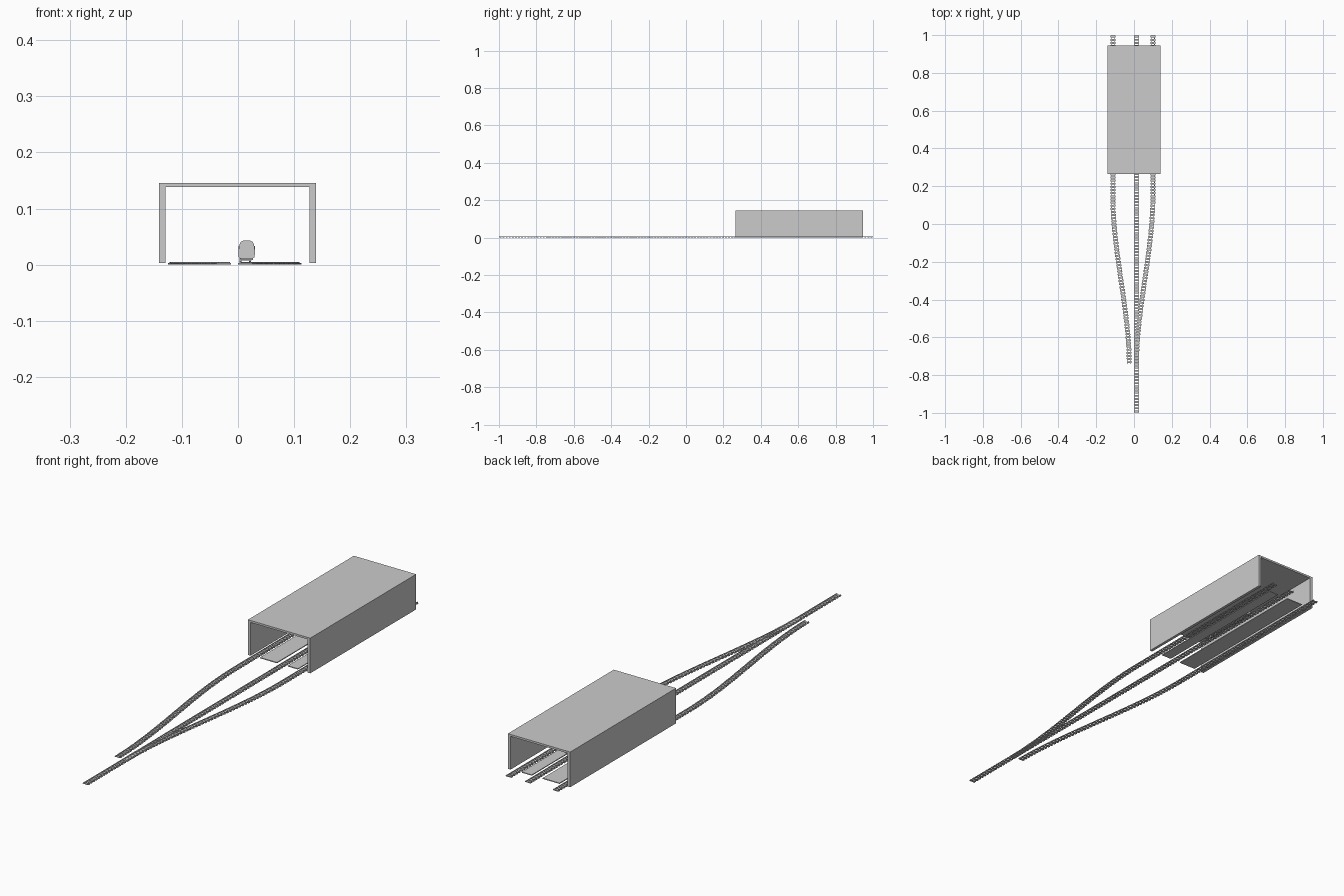
import bpy, bmesh, math
from mathutils import Matrix, Vector

if "Cube" in bpy.data.objects:
    bpy.data.objects.remove(bpy.data.objects["Cube"])


def finish(name, bm):
    bmesh.ops.recalc_face_normals(bm, faces=bm.faces)
    me = bpy.data.meshes.new(name)
    bm.to_mesh(me)
    bm.free()
    ob = bpy.data.objects.new(name, me)
    bpy.context.collection.objects.link(ob)
    return ob


def add_box(bm, x0, x1, y0, y1, z0, z1, rot=0.0):
    c = Vector(((x0 + x1) / 2, (y0 + y1) / 2, (z0 + z1) / 2))
    m = (Matrix.Translation(c) @ Matrix.Rotation(rot, 4, 'Z')
         @ Matrix.Diagonal((x1 - x0, y1 - y0, z1 - z0, 1)))
    bmesh.ops.create_cube(bm, size=1, matrix=m)


def box(name, *dims):
    bm = bmesh.new()
    add_box(bm, *dims)
    return finish(name, bm)


def extrude_profile(name, pts, y0, y1):
    bm = bmesh.new()
    f = bm.faces.new([bm.verts.new((x, y0, z)) for x, z in pts])
    r = bmesh.ops.extrude_face_region(bm, geom=[f])
    bmesh.ops.translate(bm, vec=(0, y1 - y0, 0),
                        verts=[v for v in r['geom'] if isinstance(v, bmesh.types.BMVert)])
    return finish(name, bm)


CENTRE, SPREAD, MID = 0.013, 0.087, -0.006


# Siding curve: straight in the shed, easing towards the main line
def siding(y):
    t = min(max((y + 0.75) / 0.9, 0), 1)
    return CENTRE + SPREAD * t * t * (3 - 2 * t)


def track(name, path, y0):
    def heading(y):
        return math.atan2(-(path(y + .005) - path(y - .005)), .01)
    # Sleepers
    bm = bmesh.new()
    n = round((1 - y0) / 0.0165)
    step = (1 - y0) / n
    for i in range(n):
        y = y0 + (i + 0.5) * step
        x = path(y)
        add_box(bm, x - .013, x + .013, y - .005, y + .005, 0, .003, heading(y))
    finish(name + "_sleepers", bm)
    # Rails swept along the path
    bm = bmesh.new()
    k = 60
    for side in (-1, 1):
        prev = None
        for i in range(k + 1):
            y = y0 + (1 - y0) * i / k
            x = path(y) + side * .0085
            ring = [bm.verts.new((x + dx, y, z)) for dx, z in
                    ((-.0014, .0025), (.0014, .0025), (.0014, .005), (-.0014, .005))]
            if prev:
                for j in range(4):
                    q = (j + 1) % 4
                    bm.faces.new((prev[j], prev[q], ring[q], ring[j]))
            else:
                bm.faces.new(ring)
            prev = ring
        bm.faces.new(prev)
    finish(name + "_rails", bm)


track("main_track", lambda y: CENTRE, -1)
track("right_track", siding, -0.74)
track("left_track", lambda y: 2 * MID - siding(y), -0.74)

# Open-ended shed
L, R, B, T = -.141, .139, .003, .146
extrude_profile("shed", [(L, B), (L + .012, B), (L + .012, T - .008), (R - .012, T - .008),
                         (R - .012, B), (R, B), (R, T), (L, T)], .265, .945)

# Floor slabs between the tracks
box("left_floor_slab", -.09, -.014, .27, .94, .001, .0045)
box("right_floor_slab", .035, .08, .27, .94, .001, .0045)

# Rail car parked inside the shed
X, Y0, Y1 = .0155, .47, .73
half = [(.011, .011), (.0143, .014), (.0145, .026), (.013, .036), (.0105, .041), (.006, .043)]
pts = [(X + x, z) for x, z in half] + [(X - x, z) for x, z in reversed(half)]
extrude_profile("car_body", pts, Y0, Y1)

# Windows, end windscreens and doors
bm = bmesh.new()
for s in (-1, 1):
    for i in range(8):
        y = Y0 + .025 + i * .03
        add_box(bm, X + s * .0138 - .0008, X + s * .0138 + .0008, y - .009, y + .009, .025, .033)
for y in (Y0, Y1):
    add_box(bm, X - .009, X + .009, y - .001, y + .001, .027, .036)
finish("car_windows", bm)

# Bogies and wheels
bm = bmesh.new()
wheels = bmesh.new()
for yc in (Y0 + .05, Y1 - .05):
    add_box(bm, X - .011, X + .011, yc - .025, yc + .025, .008, .0112)
    for dy in (-.015, .015):
        add_box(bm, X - .009, X + .009, yc + dy - .001, yc + dy + .001, .0075, .0095)
        for s in (-1, 1):
            m = (Matrix.Translation((CENTRE + s * .0085, yc + dy, .0085))
                 @ Matrix.Rotation(math.pi / 2, 4, 'Y'))
            bmesh.ops.create_cone(wheels, cap_ends=True, segments=12, radius1=.0035,
                                  radius2=.0035, depth=.003, matrix=m)
finish("car_bogies", bm)
finish("car_wheels", wheels)
